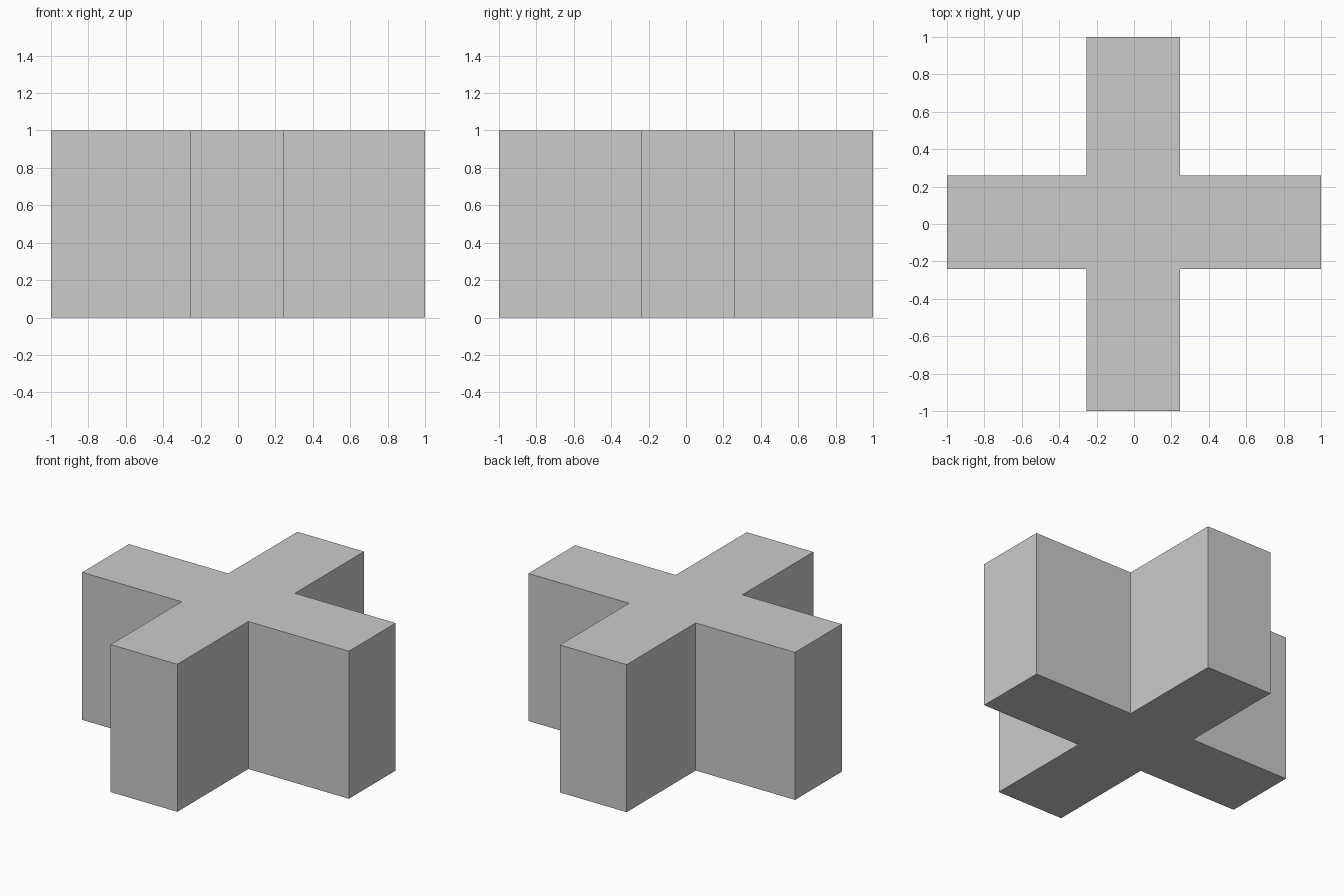
import bpy
import bmesh

if "Cube" in bpy.data.objects:
    bpy.data.objects.remove(bpy.data.objects["Cube"])

HEIGHT = 1.0
X0, X1 = -0.255, 0.245   # sides of the arm running front to back
Y0, Y1 = -0.24, 0.26     # sides of the arm running left to right

# Plus-shaped outline, counter-clockwise seen from above
outline = [
    (X0, -1), (X1, -1), (X1, Y0), (1, Y0), (1, Y1), (X1, Y1),
    (X1, 1), (X0, 1), (X0, Y1), (-1, Y1), (-1, Y0), (X0, Y0),
]

# Extrude the outline upward into a solid cross block
bm = bmesh.new()
base = bm.faces.new([bm.verts.new((x, y, 0)) for x, y in outline])
top = bmesh.ops.extrude_face_region(bm, geom=[base], use_keep_orig=True)["geom"]
bmesh.ops.translate(bm, vec=(0, 0, HEIGHT),
                    verts=[v for v in top if isinstance(v, bmesh.types.BMVert)])
bmesh.ops.recalc_face_normals(bm, faces=bm.faces[:])

mesh = bpy.data.meshes.new("cross_block")
bm.to_mesh(mesh)
bm.free()
bpy.context.collection.objects.link(bpy.data.objects.new("cross_block", mesh))
